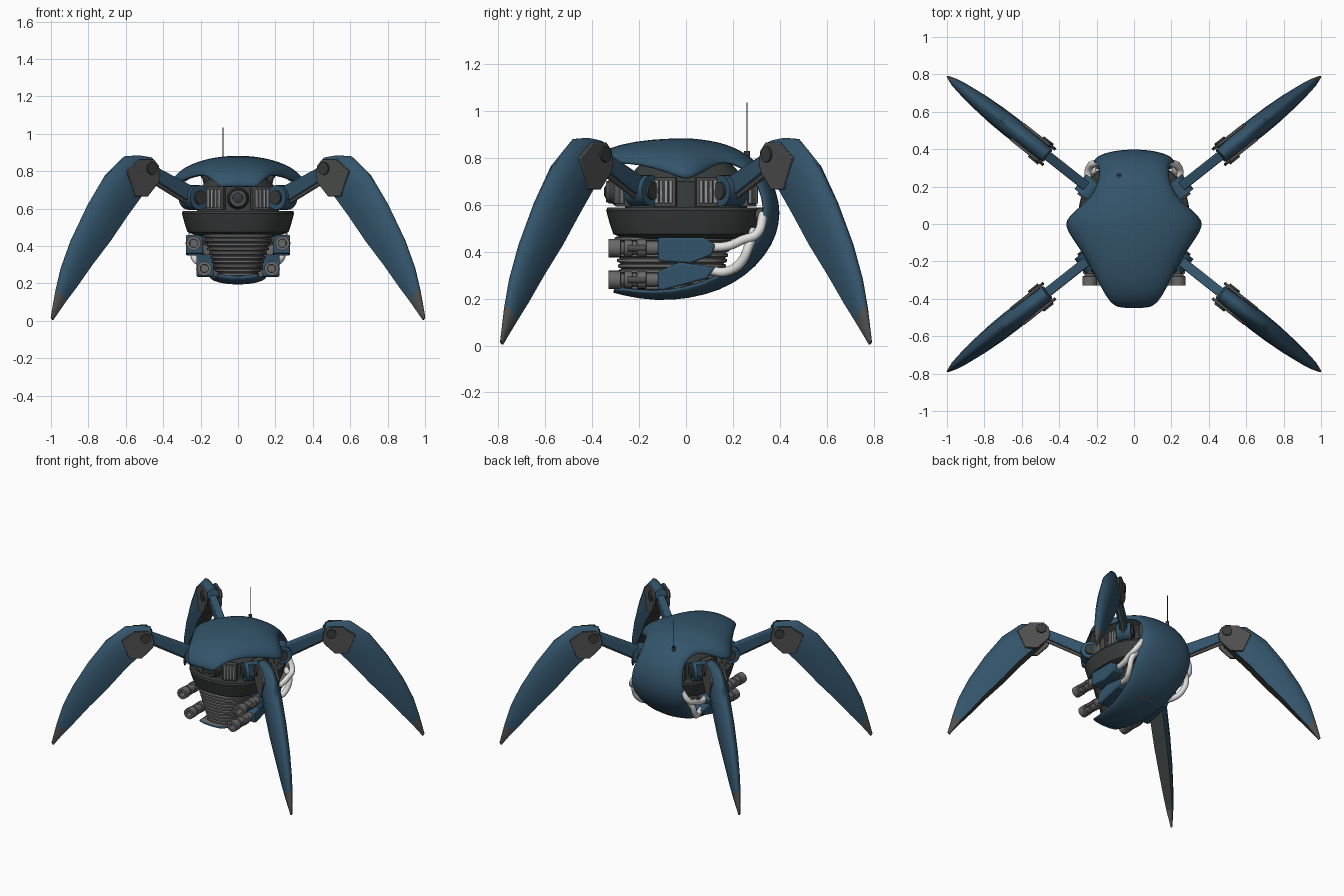
import bpy, bmesh, math
from mathutils import Vector, Matrix

cube = bpy.data.objects.get("Cube")
if cube:
    bpy.data.objects.remove(cube, do_unlink=True)


def material(name, *rgb):
    m = bpy.data.materials.new(name)
    m.use_nodes = True
    m.diffuse_color = (*rgb, 1)
    m.node_tree.nodes["Principled BSDF"].inputs["Base Color"].default_value = (*rgb, 1)
    return m


BLUE = material("steel blue", .033, .088, .145)
DARK = material("dark gunmetal", .04, .045, .045)
PLATE = material("joint grey", .075, .078, .075)
GREY = material("engine grey", .14, .14, .14)
LIGHT = material("vent grey", .32, .33, .34)
WHITE = material("hose white", .75, .75, .74)


def finish(name, bm, mats, matrix=None, bevel=0, recalc=True, angle=35):
    if recalc:
        bmesh.ops.recalc_face_normals(bm, faces=bm.faces)
    mesh = bpy.data.meshes.new(name)
    bm.to_mesh(mesh)
    bm.free()
    ob = bpy.data.objects.new(name, mesh)
    bpy.context.collection.objects.link(ob)
    for m in mats:
        mesh.materials.append(m)
    if matrix:
        ob.matrix_world = matrix
    if bevel:
        mod = ob.modifiers.new("bevel", "BEVEL")
        mod.width, mod.segments = bevel, 2
    bpy.ops.object.select_all(action="DESELECT")
    ob.select_set(True)
    bpy.context.view_layer.objects.active = ob
    bpy.ops.object.shade_smooth_by_angle(angle=math.radians(angle))
    return ob


def loft(name, rings, mats, matrix=None, rule=None, bevel=0):
    """Skin closed rings; rule(ring, side) picks the material slot."""
    bm = bmesh.new()
    vs = [[bm.verts.new(p) for p in ring] for ring in rings]
    n = len(vs[0])
    for i in range(len(vs) - 1):
        for j in range(n):
            k = (j + 1) % n
            f = bm.faces.new((vs[i][j], vs[i][k], vs[i + 1][k], vs[i + 1][j]))
            f.material_index = rule(i, j) if rule else 0
    bm.faces.new(vs[0])
    bm.faces.new(vs[-1]).material_index = len(mats) - 1
    return finish(name, bm, mats, matrix, bevel)


def turned(name, start, direction, profile, mat, matrix=None, sides=20):
    """Turn (distance, radius) pairs around an axis."""
    frame = Matrix.Translation(start) @ Vector(direction).to_track_quat("Z", "Y").to_matrix().to_4x4()
    steps = [2 * math.pi * k / sides for k in range(sides)]
    rings = [[frame @ Vector((r * math.cos(a), r * math.sin(a), d)) for a in steps] for d, r in profile]
    return loft(name, rings, [mat], matrix)


def rod(name, a, b, r, mat, matrix=None, sides=16):
    d = Vector(b) - Vector(a)
    return turned(name, a, d, [(0, r), (d.length, r)], mat, matrix, sides)


def box(name, size, mat, matrix, bevel=.004):
    bm = bmesh.new()
    bmesh.ops.create_cube(bm, size=1, matrix=Matrix.Diagonal((*size, 1)))
    return finish(name, bm, [mat], matrix, bevel)


def oval(z, rx, ry, cy=0, power=2.4, n=48):
    pts = []
    for k in range(n):
        c, s = math.cos(2 * math.pi * k / n), math.sin(2 * math.pi * k / n)
        pts.append((rx * math.copysign(abs(c) ** (2 / power), c),
                    cy + ry * math.copysign(abs(s) ** (2 / power), s), z))
    return pts


# Wraparound shell: hood, back and belly in one strip (y, z, half width, edge drop)
stations = [(-.45, .72, .10, .015), (-.44, .765, .13, .03), (-.385, .82, .165, .05),
            (-.28, .86, .215, .08), (-.15, .88, .285, .12), (-.04, .885, .36, .165),
            (.03, .885, .37, .175), (.10, .875, .31, .14), (.16, .862, .235, .085),
            (.23, .835, .20, .06), (.31, .78, .18, .055), (.37, .70, .19, .06),
            (.40, .61, .21, .065), (.40, .52, .22, .07), (.37, .43, .22, .07),
            (.30, .335, .21, .07), (.20, .26, .19, .06), (.08, .213, .17, .05),
            (-.06, .19, .15, .04), (-.2, .197, .13, .03), (-.31, .225, .11, .02)]
bm = bmesh.new()
grid = []
for i, (y, z, w, d) in enumerate(stations):
    a, b = stations[max(i - 1, 0)], stations[min(i + 1, len(stations) - 1)]
    t = Vector((b[0] - a[0], b[1] - a[1])).normalized()
    row = []
    for k in range(-6, 7):
        ang = k * math.pi / 12
        drop = d * (1 - math.cos(ang))
        row.append(bm.verts.new((w * math.sin(ang), y + t.y * drop, z - t.x * drop)))
    grid.append(row)
for r0, r1 in zip(grid, grid[1:]):
    for j in range(12):
        bm.faces.new((r0[j], r0[j + 1], r1[j + 1], r1[j]))
shell = finish("shell", bm, [BLUE, GREY], recalc=False, angle=60)
sub = shell.modifiers.new("smooth", "SUBSURF")
sub.levels = sub.render_levels = 1
sol = shell.modifiers.new("thickness", "SOLIDIFY")
sol.thickness, sol.offset, sol.material_offset = .016, -1, 1

# Hull, upper core and ribbed lower engine
loft("hull", [oval(.455, .22, .26), oval(.475, .27, .31), oval(.52, .285, .325),
              oval(.575, .30, .34), oval(.588, .295, .335), oval(.588, .2, .25)], [DARK])
loft("upper_core", [oval(.58, .22, .26), oval(.70, .215, .25), oval(.745, .17, .22),
                    oval(.79, .13, .18)], [DARK])
ribs = []
for k in range(10):
    z = .465 - k * .023
    w, l = .19 - k * .0085, .25 - k * .004
    for dz, inset in ((0, .012), (-.005, 0), (-.016, 0), (-.021, .012)):
        ribs.append(oval(z + dz, w - inset, l - inset, -.055 - k * .001, 3))
loft("ribbed_engine", ribs, [GREY])

# Front eye
turned("eye_housing", (0, -.23, .655), (0, -1, 0), [(0, .06), (.07, .06), (.085, .05), (.10, .05)], DARK)
turned("eye_ring", (0, -.325, .655), (0, -1, 0), [(0, .048), (.015, .044), (.015, .03)], PLATE)
turned("eye_lens", (0, -.33, .655), (0, -1, 0), [(0, .032), (.012, .028), (.02, .014)], DARK)

# Vent panels around the upper core
for sx in (-1, 1):
    for x, y, turn in ((.12, -.265, -68), (.235, -.09, -12), (.235, .09, 12), (.12, .265, 68)):
        a = math.radians(turn if sx > 0 else 180 - turn)
        base = Matrix.Translation((sx * x, y, .655)) @ Matrix.Rotation(a, 4, "Z")
        box("vent_frame", (.04, .1, .125), PLATE, base)
        for k in (-1.5, -.5, .5, 1.5):
            box("vent_fin", (.025, .014, .1), LIGHT,
                base @ Matrix.Translation((.018, k * .021, 0)), .003)

# Guns, their housings and the hoses feeding them
barrel = [(.10, .02), (0, .022), (0, .039), (.05, .039), (.052, .028), (.065, .028), (.067, .036),
          (.10, .036), (.102, .03), (.12, .03), (.122, .038), (.16, .038), (.162, .03), (.23, .03)]
upper = [(-.12, .46), (.08, .46), (.125, .43), (.11, .385), (.02, .35), (-.12, .36)]
lower = [(-.12, .315), (-.03, .355), (.125, .335), (.09, .285), (-.10, .235), (-.12, .24)]
hoses = [[(.23, .09, .42), (.24, .18, .425), (.245, .24, .45), (.24, .30, .475), (.19, .33, .56)],
         [(.19, .10, .32), (.21, .17, .315), (.235, .23, .35), (.24, .27, .43), (.19, .29, .49)]]
for s in (-1, 1):
    for x, z, poly in ((.237, .415, upper), (.18, .28, lower)):
        turned("gun_barrel", (s * x, -.33, z), (0, 1, 0), barrel, GREY)
        rod("gun_sight", (s * (x + .03), -.25, z), (s * (x + .03), -.17, z), .014, PLATE)
        loft("gun_housing", [[(s * (x + dx), y, zz) for y, zz in poly] for dx in (-.05, .042)],
             [BLUE], bevel=.008)
        rod("gun_mount", (s * x, 0, z + .01), (s * (x - .12), 0, z + .04), .03, PLATE)
    for path in hoses:
        cu = bpy.data.curves.new("hose", "CURVE")
        cu.dimensions, cu.bevel_depth, cu.bevel_resolution, cu.use_fill_caps = "3D", .02, 3, True
        sp = cu.splines.new("BEZIER")
        sp.bezier_points.add(len(path) - 1)
        for p, (x, y, z) in zip(sp.bezier_points, path):
            p.co = (s * x, y, z)
            p.handle_left_type = p.handle_right_type = "AUTO"
        cu.materials.append(WHITE)
        bpy.context.collection.objects.link(bpy.data.objects.new("hose", cu))
    turned("hose_socket", (s * .17, .325, .545), (s * .5, 0, .3), [(0, .032), (.03, .03)], PLATE)

# Legs, drawn along +x and turned into place
# shin stations: outer r, z, inner r, z, half width
shin = [(.60, .875, .585, .81, .042), (.68, .885, .62, .74, .048), (.77, .88, .69, .665, .054),
        (.90, .78, .79, .56, .058), (1.02, .62, .90, .43, .055), (1.13, .44, 1.02, .30, .046),
        (1.2, .29, 1.12, .18, .035), (1.238, .165, 1.19, .10, .025), (1.275, .02, 1.262, .005, .006)]
half = [(0, .12), (.07, .5), (.28, .88), (.65, 1), (1, .8)]
section = half + [(v, -t) for v, t in reversed(half)]
shin_rings = [[(a + (c - a) * v, w * t, b + (d - b) * v) for v, t in section] for a, b, c, d, w in shin]
cheek = [(.575, .78), (.585, .74), (.66, .665), (.745, .665), (.80, .80), (.71, .865), (.62, .865), (.585, .83)]
for side in (1, -1):
    for ang in (math.atan2(.79, 1), -math.atan2(.79, 1)):
        m = Matrix.Rotation(ang if side > 0 else math.pi - ang, 4, "Z")
        loft("shin", shin_rings, [BLUE, DARK, PLATE], m,
             lambda i, j: 2 if i == 7 else (1 if j == 4 else 0))
        for s in (-1, 1):
            loft("knee_cheek", [[(r, s * t, z) for r, z in cheek] for t in (.044, .06)], [PLATE], m, bevel=.003)
            rod("hip_cap", (.30, s * .045, .66), (.30, s * .062, .66), .038, DARK, m)
        rod("knee_axle", (.635, -.07, .815), (.635, .07, .815), .034, DARK, m)
        rod("hip_joint", (.30, -.05, .66), (.30, .05, .66), .066, BLUE, m, 24)
        # Upper arm with a slim strut beneath
        arm = [(.29, .66, .045), (.36, .69, .042), (.58, .79, .034), (.66, .825, .032)]
        loft("upper_arm", [[(r + k * h * .42, t, z - k * h * .9) for k, t in
                            ((-1, -.026), (-1, .026), (1, .026), (1, -.026))] for r, z, h in arm],
             [BLUE], m, bevel=.006)
        rod("arm_strut", (.33, 0, .625), (.62, 0, .765), .012, PLATE, m)
        rod("hip_mount", (.15, 0, .65), (.28, 0, .65), .045, DARK, m)

# Antenna
rod("antenna_base", (-.08, .26, .80), (-.08, .26, .83), .012, DARK)
rod("antenna", (-.08, .26, .82), (-.08, .26, 1.035), .003, DARK, None, 8)
